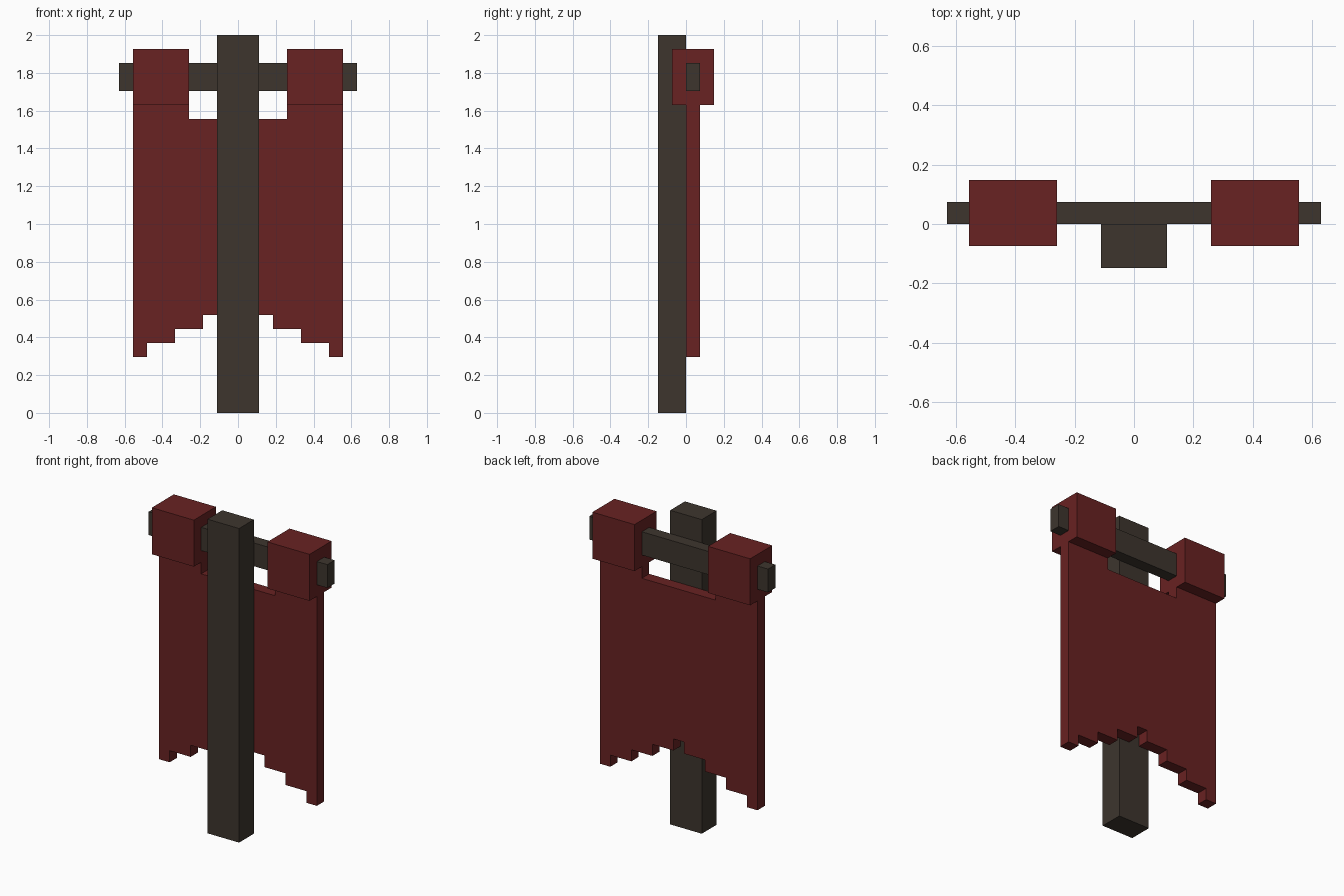
import bpy
import bmesh

U = 2 / 27  # block unit: the post is 27 units tall

cube = bpy.data.objects.get("Cube")
if cube:
    bpy.data.objects.remove(cube, do_unlink=True)


def make_material(name, rgb):
    mat = bpy.data.materials.new(name)
    mat.use_nodes = True
    mat.diffuse_color = (*rgb, 1)
    bsdf = mat.node_tree.nodes["Principled BSDF"]
    bsdf.inputs["Base Color"].default_value = (*rgb, 1)
    bsdf.inputs["Roughness"].default_value = 0.9
    return mat


def extrude_outline(name, outline, y0, y1, mat):
    """Extrude an x-z outline (in units) from y0 to y1."""
    bm = bmesh.new()
    face = bm.faces.new([bm.verts.new((x * U, y0 * U, z * U)) for x, z in outline])
    result = bmesh.ops.extrude_face_region(bm, geom=[face])
    verts = [v for v in result["geom"] if isinstance(v, bmesh.types.BMVert)]
    bmesh.ops.translate(bm, vec=(0, (y1 - y0) * U, 0), verts=verts)
    bmesh.ops.recalc_face_normals(bm, faces=bm.faces)
    mesh = bpy.data.meshes.new(name)
    bm.to_mesh(mesh)
    bm.free()
    mesh.materials.append(mat)
    obj = bpy.data.objects.new(name, mesh)
    bpy.context.collection.objects.link(obj)
    return obj


def box(name, x0, x1, y0, y1, z0, z1, mat):
    return extrude_outline(name, [(x0, z0), (x1, z0), (x1, z1), (x0, z1)], y0, y1, mat)


wood = make_material("dark wood", (0.047, 0.036, 0.027))
cloth = make_material("red cloth", (0.138, 0.016, 0.016))

# Upright post and the crossbar behind it
box("post", -1.5, 1.5, -2, 0, 0, 27, wood)
box("crossbar", -8.5, 8.5, 0, 1, 23, 25, wood)

# Cloth loops wrapped around the crossbar
box("left_loop", 3.5, 7.5, -1, 2, 22, 26, cloth)
box("right_loop", -7.5, -3.5, -1, 2, 22, 26, cloth)

# Hanging banner: stepped lower edge, raised shoulders under the loops
half = [(0.5, 8), (0.5, 7), (2.5, 7), (2.5, 6), (4.5, 6), (4.5, 5),
        (6.5, 5), (6.5, 4), (7.5, 4), (7.5, 22), (3.5, 22), (3.5, 21)]
outline = half + [(-x, z) for x, z in reversed(half)]
extrude_outline("banner", outline, 0, 1, cloth)
